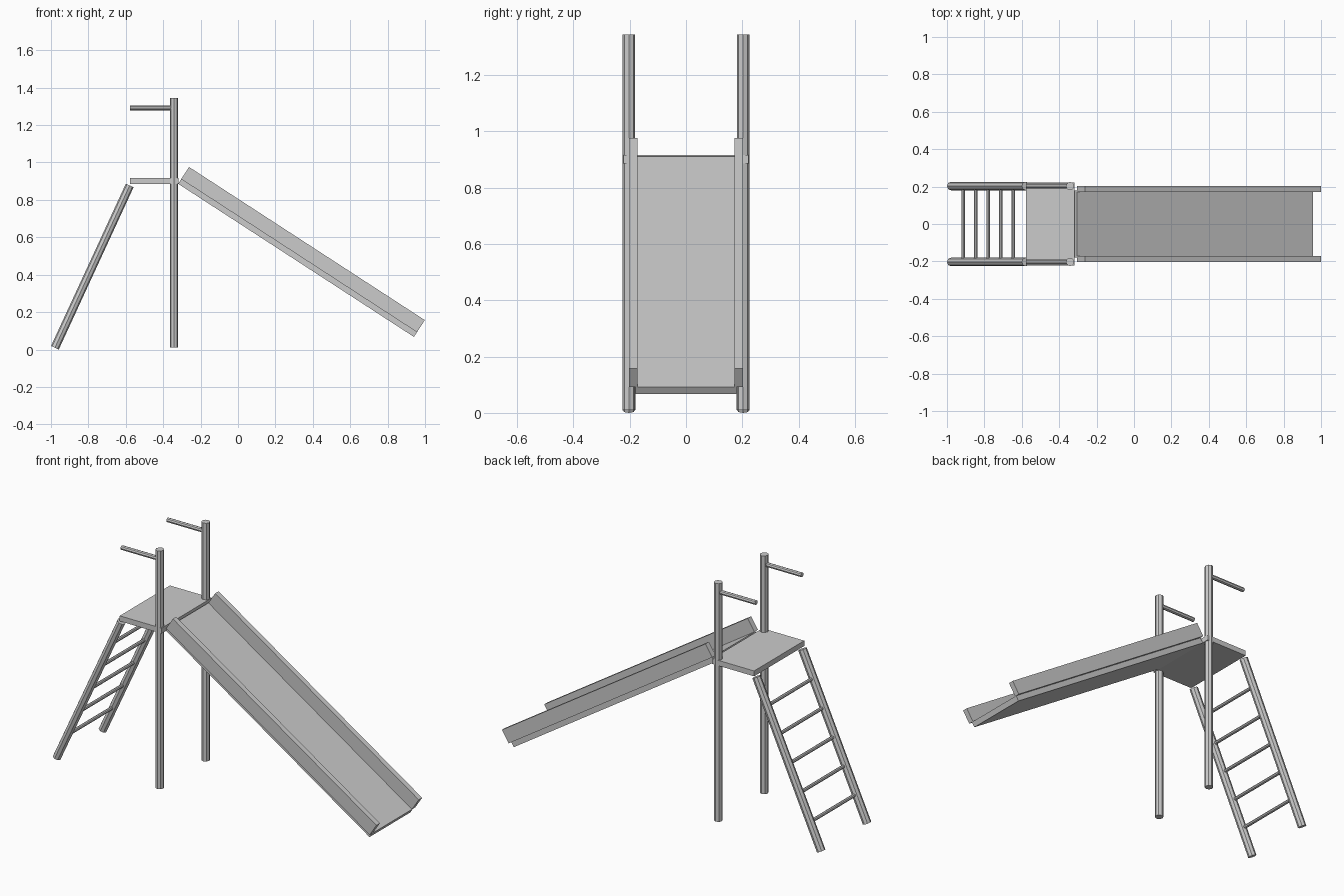
import bpy, bmesh, math
from mathutils import Vector, Matrix

if "Cube" in bpy.data.objects:
    bpy.data.objects.remove(bpy.data.objects["Cube"])


def finish(bm, name):
    mesh = bpy.data.meshes.new(name)
    bm.to_mesh(mesh)
    bm.free()
    obj = bpy.data.objects.new(name, mesh)
    bpy.context.collection.objects.link(obj)
    return obj


def tube(name, a, b, r, sides=8):
    a, b = Vector(a), Vector(b)
    d = b - a
    rot = d.to_track_quat('Z', 'Y').to_matrix().to_4x4()
    bm = bmesh.new()
    bmesh.ops.create_cone(bm, cap_ends=True, segments=sides, radius1=r, radius2=r,
                          depth=d.length, matrix=Matrix.Translation((a + b) / 2) @ rot)
    return finish(bm, name)


def box(name, lo, hi, frame=Matrix()):
    lo, hi = Vector(lo), Vector(hi)
    bm = bmesh.new()
    bmesh.ops.create_cube(bm, size=1, matrix=frame @ Matrix.Translation((lo + hi) / 2)
                          @ Matrix.Diagonal((*(hi - lo), 1)))
    return finish(bm, name)


SIDE = 0.203          # y of posts, handles and ladder rails
POST_X = -0.342
BACK_X = -0.577       # back edge of the platform

# Platform
box("platform", (BACK_X, -0.222, 0.886), (-0.318, 0.222, 0.916))

# Slide, built in a frame that starts at the upper end of the bed underside
slide = Matrix.Translation((-0.32, 0, 0.886)) @ Matrix.Rotation(math.radians(33), 4, 'Y')
LENGTH, BED, WALL = 1.503, 0.03, 0.107
box("slide_bed", (0, -0.18, 0), (LENGTH, 0.18, BED), slide)

# Paired parts
foot = Vector((-0.979, 0, 0.0095))
head = Vector((-0.579, 0, 0.877))
for label, s in (("right", -1), ("left", 1)):
    y = s * SIDE
    off = Vector((0, y, 0))
    tube(f"{label}_post", (POST_X, y, 0.011), (POST_X, y, 1.344), 0.0225)
    tube(f"{label}_handle", (BACK_X, y, 1.291), (POST_X, y, 1.291), 0.0125)
    tube(f"{label}_ladder_rail", foot + off, head + off, 0.0228)
    y0, y1 = sorted((s * 0.172, s * 0.202))
    box(f"{label}_slide_wall", (0, y0, BED), (LENGTH, y1, WALL), slide)

# Ladder rungs, evenly spaced along the rails
for i in range(1, 6):
    p = foot.lerp(head, i / 6)
    tube(f"ladder_rung_{i}", (p.x, -SIDE, p.z), (p.x, SIDE, p.z), 0.0095)
